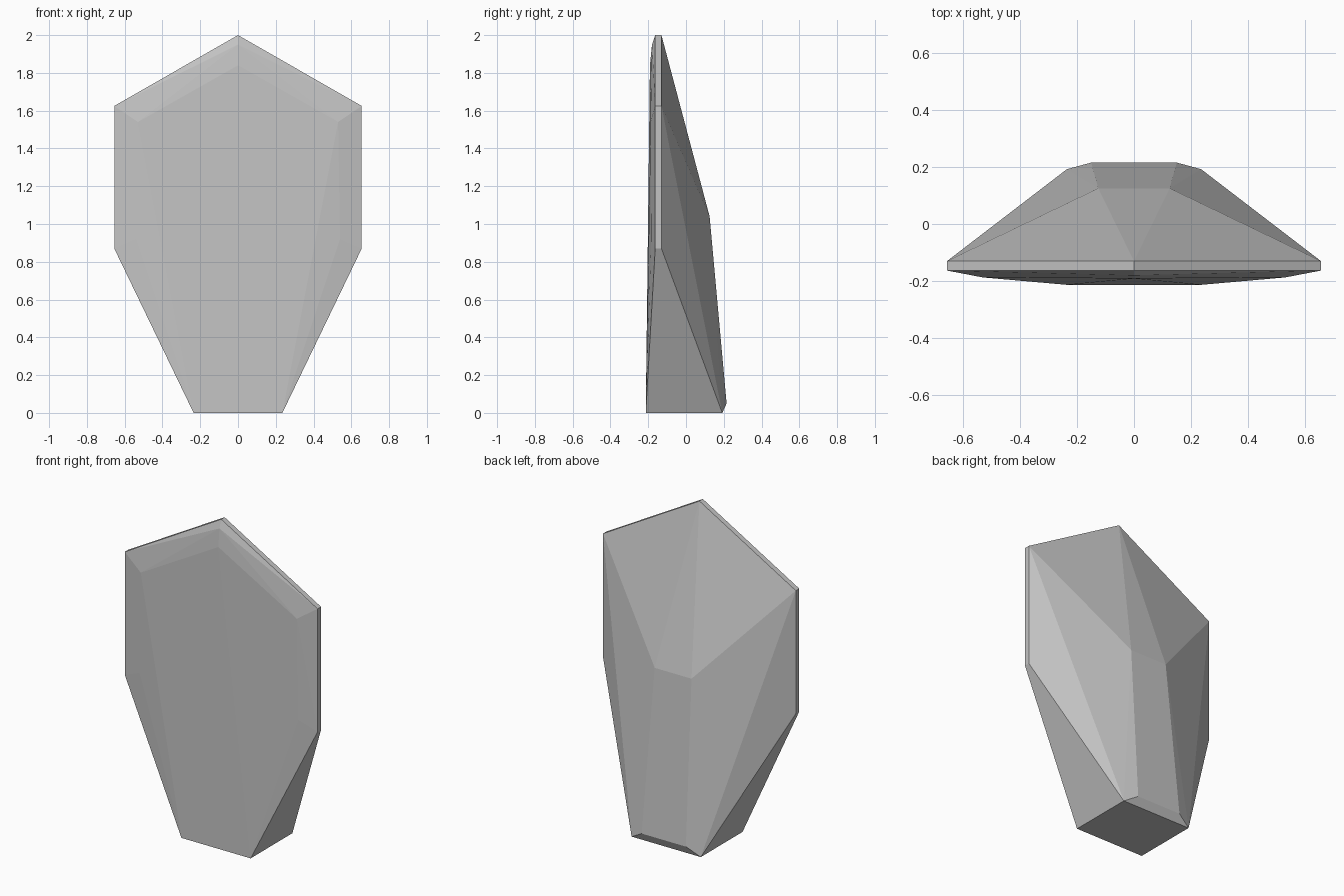
import bpy
import bmesh

if "Cube" in bpy.data.objects:
    bpy.data.objects.remove(bpy.data.objects["Cube"])

# One flat grey for the whole stone
grey = bpy.data.materials.new("light_grey")
grey.diffuse_color = (0.55, 0.55, 0.55, 1)
grey.use_nodes = True
grey.node_tree.nodes["Principled BSDF"].inputs["Base Color"].default_value = grey.diffuse_color

# Right half corner points (x, y, z); those off the centre line are mirrored
rim = [(x, y, z) for y in (-0.163, -0.13)
       for x, z in ((0, 2.0), (0.655, 1.625), (0.655, 0.87))]
base = [(0.235, -0.213, 0), (0.235, 0.192, 0)]
front_bevel = [(0, -0.18, 1.95), (0, -0.191, 1.84),
               (0.53, -0.187, 1.54), (0.54, -0.184, 0.92)]
back_ridge = [(0.15, 0.215, 0.05), (0.125, 0.125, 1.04)]

# Faceted body: the hull around all corners
bm = bmesh.new()
for x, y, z in rim + base + front_bevel + back_ridge:
    for side in ((1, -1) if x else (1,)):
        bm.verts.new((side * x, y, z))
hull = bmesh.ops.convex_hull(bm, input=bm.verts)
loose = [v for v in bm.verts if not v.link_faces]
bmesh.ops.delete(bm, geom=loose, context='VERTS')
bmesh.ops.dissolve_limit(bm, angle_limit=0.002, verts=bm.verts, edges=bm.edges)
bmesh.ops.recalc_face_normals(bm, faces=bm.faces)

mesh = bpy.data.meshes.new("faceted_stone")
bm.to_mesh(mesh)
bm.free()
mesh.materials.append(grey)
stone = bpy.data.objects.new("faceted_stone", mesh)
bpy.context.collection.objects.link(stone)
